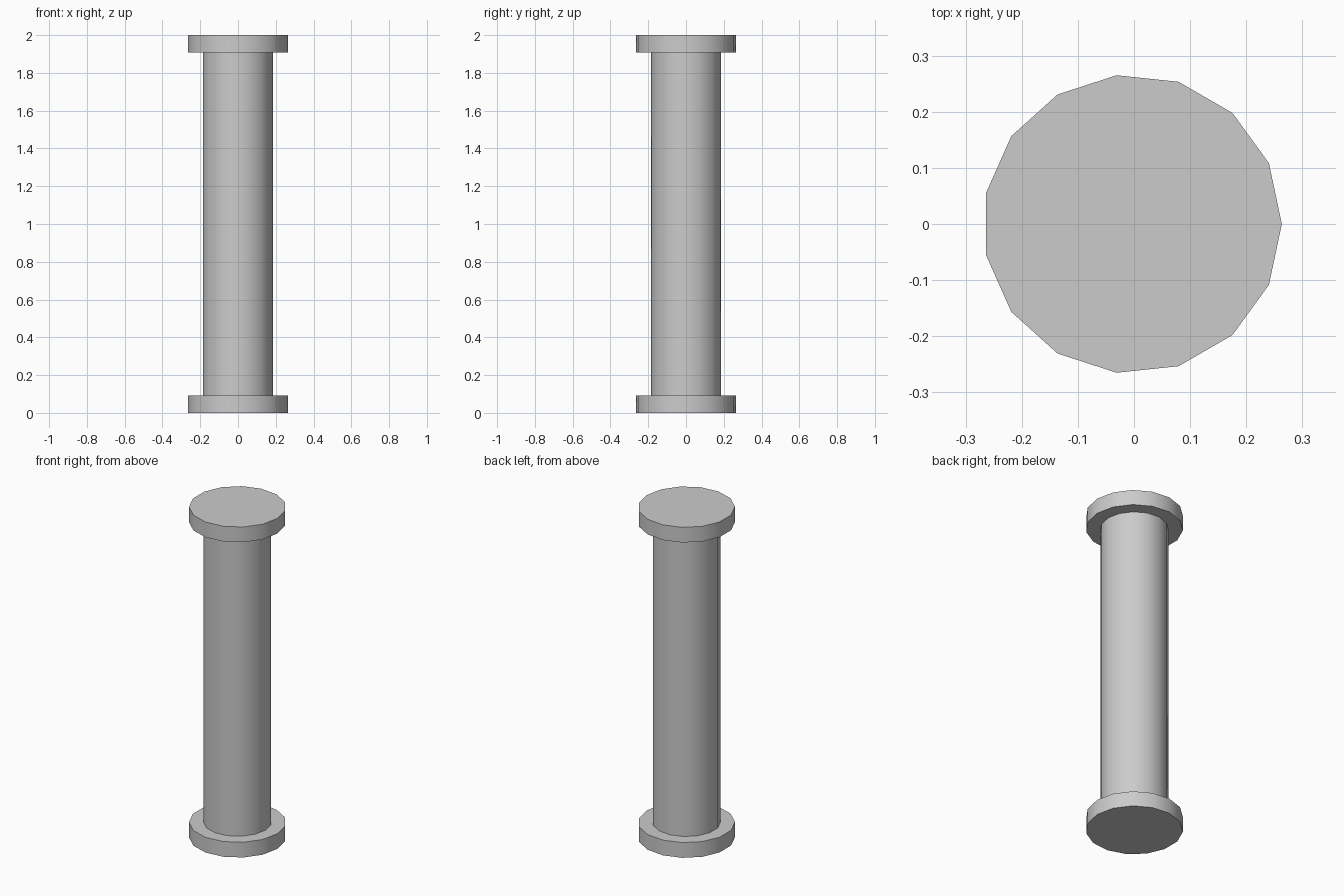
import bpy, math

if "Cube" in bpy.data.objects:
    bpy.data.objects.remove(bpy.data.objects["Cube"])

SIDES = 15
CX = -0.003  # odd-sided prism: shift so its bounds are centred


def prism(name, radius, z0, z1):
    # first corner points along +x
    bpy.ops.mesh.primitive_cylinder_add(
        vertices=SIDES, radius=radius, depth=z1 - z0,
        location=(CX, 0, (z0 + z1) / 2), rotation=(0, 0, math.pi / 2))
    ob = bpy.context.object
    ob.name = name
    # turn so a corner lies exactly on +x
    v = max(ob.data.vertices, key=lambda p: p.co.y)
    ob.rotation_euler.z = -math.atan2(v.co.y, v.co.x)
    bpy.ops.object.shade_smooth_by_angle(angle=math.radians(30))
    return ob


# End flanges and the shaft between them
prism("bottom_flange", 0.2665, 0.0, 0.092)
prism("shaft", 0.187, 0.092, 1.908)
prism("top_flange", 0.2665, 1.908, 2.0)
